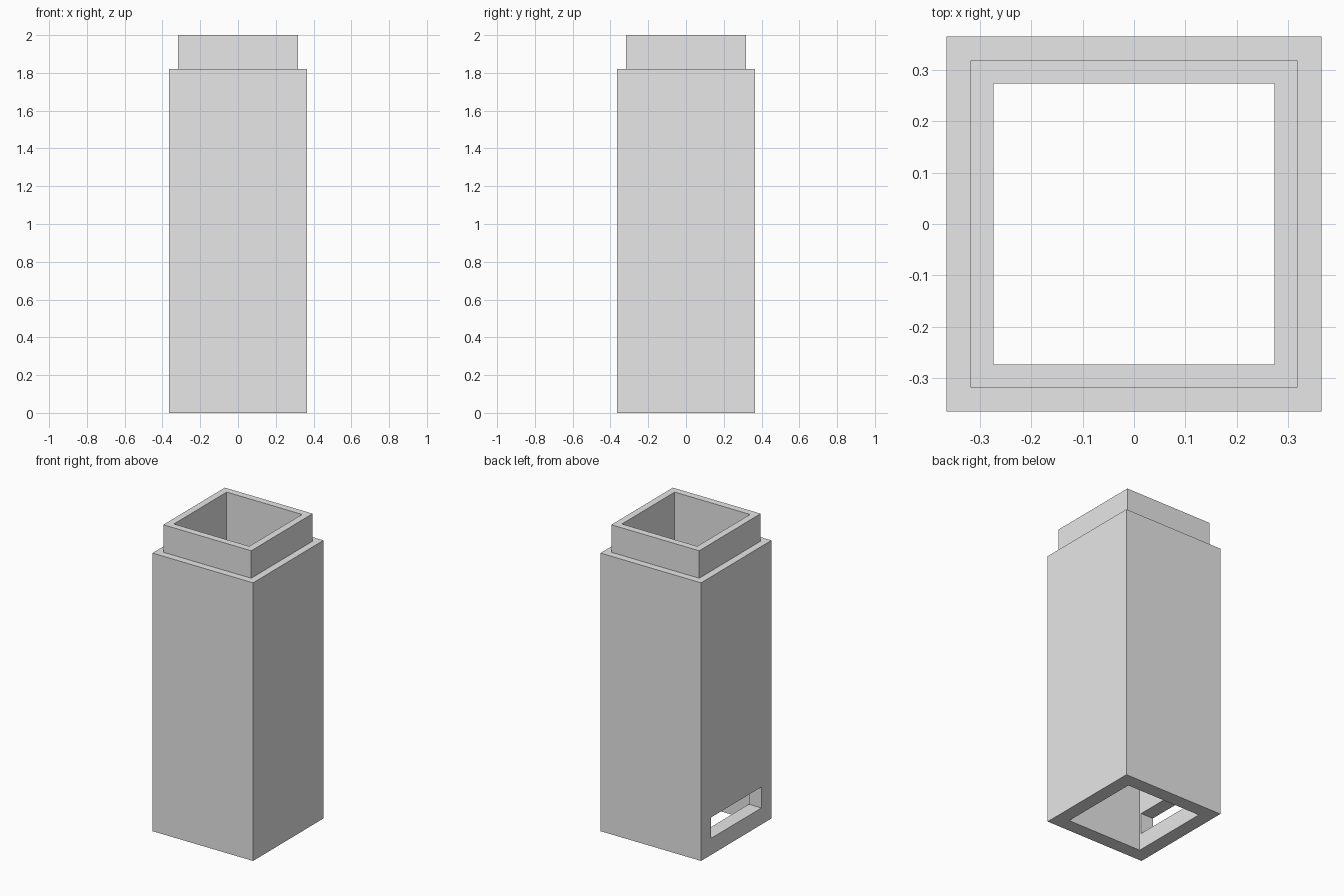
import bpy
import bmesh

cube = bpy.data.objects.get("Cube")
if cube:
    bpy.data.objects.remove(cube, do_unlink=True)

OUTER, COLLAR, INNER = 0.364, 0.318, 0.273   # half widths
SHOULDER, TOP = 1.82, 2.0                    # heights

grey = bpy.data.materials.new("light_grey")
grey.use_nodes = True
grey.diffuse_color = (0.8, 0.8, 0.8, 1)
grey.node_tree.nodes["Principled BSDF"].inputs["Base Color"].default_value = (0.8, 0.8, 0.8, 1)


def make_object(name, bm):
    bmesh.ops.recalc_face_normals(bm, faces=bm.faces)
    mesh = bpy.data.meshes.new(name)
    bm.to_mesh(mesh)
    bm.free()
    mesh.materials.append(grey)
    obj = bpy.data.objects.new(name, mesh)
    bpy.context.scene.collection.objects.link(obj)
    return obj


# Square tube with a stepped collar: a closed wall profile swept round four corners
profile = [(INNER, 0), (OUTER, 0), (OUTER, SHOULDER),
           (COLLAR, SHOULDER), (COLLAR, TOP), (INNER, TOP)]
corners = [(-1, -1), (1, -1), (1, 1), (-1, 1)]
bm = bmesh.new()
rings = [[bm.verts.new((sx * r, sy * r, z)) for sx, sy in corners] for r, z in profile]
for i, ring in enumerate(rings):
    above = rings[(i + 1) % len(rings)]
    for j in range(4):
        k = (j + 1) % 4
        bm.faces.new((ring[j], ring[k], above[k], above[j]))
tube = make_object("chimney_tube", bm)

# Slot through the wall on the -x side near the base
bm = bmesh.new()
bmesh.ops.create_cube(bm, size=1)
bmesh.ops.scale(bm, vec=(0.2, 0.52, 0.137), verts=bm.verts)
bmesh.ops.translate(bm, vec=(-(OUTER + INNER) / 2, 0, 0.177), verts=bm.verts)
cutter = make_object("slot_cutter", bm)
cutter.hide_render = True
cutter.hide_viewport = True
cutter.display_type = 'WIRE'

slot = tube.modifiers.new("slot", 'BOOLEAN')
slot.operation = 'DIFFERENCE'
slot.solver = 'EXACT'
slot.object = cutter
